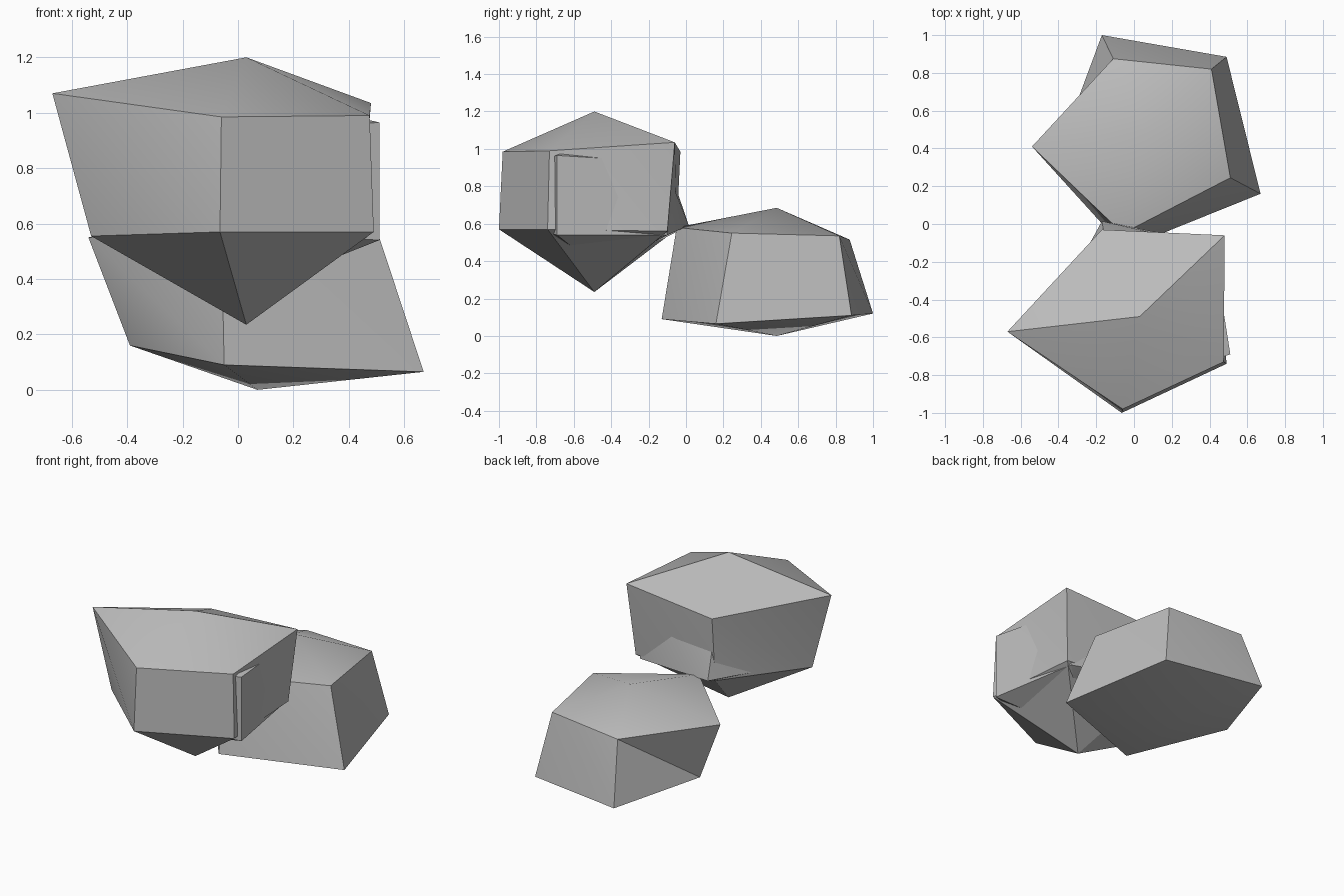
import bpy
import bmesh
import math

cube = bpy.data.objects.get("Cube")
if cube:
    bpy.data.objects.remove(cube, do_unlink=True)

# One plain stone colour
stone = bpy.data.materials.new("stone_grey")
stone.use_nodes = True
stone.diffuse_color = (0.5, 0.5, 0.5, 1)
bsdf = next(n for n in stone.node_tree.nodes if n.type == 'BSDF_PRINCIPLED')
bsdf.inputs["Base Color"].default_value = (0.5, 0.5, 0.5, 1)
bsdf.inputs["Roughness"].default_value = 0.8


def rock(name, peak, upper, lower, base):
    """Faceted boulder: two five-sided rings closed by a peak and a base point."""
    bm = bmesh.new()
    top, bottom = bm.verts.new(peak), bm.verts.new(base)
    up = [bm.verts.new(p) for p in upper]
    low = [bm.verts.new(p) for p in lower]
    for i in range(len(up)):
        j = (i + 1) % len(up)
        bm.faces.new((top, up[i], up[j]))
        bm.faces.new((up[i], low[j], up[j]))
        bm.faces.new((up[i], low[i], low[j]))
        bm.faces.new((bottom, low[j], low[i]))
    bmesh.ops.recalc_face_normals(bm, faces=bm.faces)
    mesh = bpy.data.meshes.new(name)
    bm.to_mesh(mesh)
    bm.free()
    mesh.materials.append(stone)
    obj = bpy.data.objects.new(name, mesh)
    bpy.context.collection.objects.link(obj)
    bpy.ops.object.select_all(action='DESELECT')
    obj.select_set(True)
    bpy.context.view_layer.objects.active = obj
    bpy.ops.object.shade_smooth_by_angle(angle=math.radians(30))
    return obj


# Raised boulder at the front
rock("upper_rock", (0.03, -0.49, 1.20),
     [(-0.67, -0.57, 1.07), (-0.06, -0.98, 0.985), (0.475, -0.73, 0.99),
      (0.48, -0.06, 1.035), (-0.17, -0.03, 0.985)],
     [(-0.53, -0.57, 0.555), (-0.065, -1.0, 0.57), (0.49, -0.74, 0.57),
      (0.44, -0.1, 0.56), (-0.18, -0.05, 0.57)],
     (0.03, -0.49, 0.235))

# Boulder embedded in the raised one, with only its corners breaking out
rock("inner_rock", (0.03, -0.47, 1.08),
     [(-0.45, -0.5, 0.94), (-0.06, -0.88, 0.93), (0.51, -0.69, 0.965),
      (0.42, -0.12, 0.93), (-0.15, -0.10, 0.93)],
     [(-0.45, -0.5, 0.58), (-0.06, -0.88, 0.58), (0.51, -0.69, 0.54),
      (0.41, -0.10, 0.54), (-0.17, 0.015, 0.59)],
     (0.03, -0.45, 0.35))

# Ground boulder at the back
rock("lower_rock", (0.07, 0.485, 0.685),
     [(-0.54, 0.41, 0.55), (-0.06, -0.05, 0.58), (0.51, 0.245, 0.55),
      (0.41, 0.82, 0.535), (-0.11, 0.875, 0.515)],
     [(-0.39, 0.41, 0.16), (-0.05, -0.13, 0.09), (0.67, 0.16, 0.065),
      (0.49, 0.885, 0.11), (-0.17, 1.0, 0.12)],
     (0.07, 0.485, 0.0))
